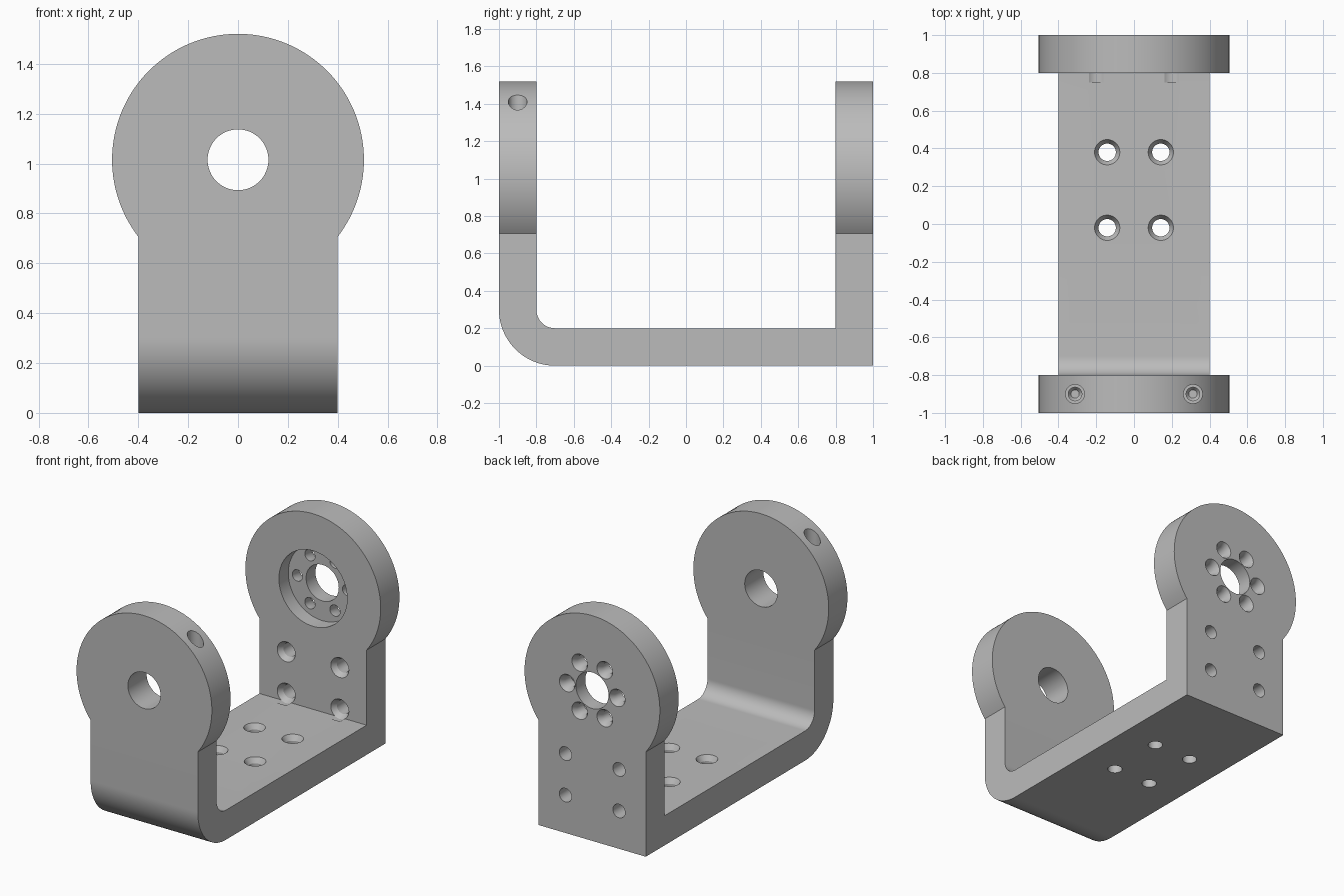
import bpy, bmesh
from math import sin, cos, pi, asin, radians
from mathutils import Matrix, Vector

cube = bpy.data.objects.get("Cube")
if cube:
    bpy.data.objects.remove(cube)

THICK = 0.2          # plate thickness
HALF_W = 0.4         # half width of the arms
DISC_Z, DISC_R = 1.015, 0.505
BORE_R = 0.122

metal = bpy.data.materials.new("grey metal")
metal.use_nodes = True
grey = (0.5, 0.5, 0.5, 1)
metal.diffuse_color = grey
metal.node_tree.nodes["Principled BSDF"].inputs["Base Color"].default_value = grey


def to_object(name, bm):
    bmesh.ops.recalc_face_normals(bm, faces=bm.faces)
    mesh = bpy.data.meshes.new(name)
    bm.to_mesh(mesh)
    bm.free()
    mesh.materials.append(metal)
    obj = bpy.data.objects.new(name, mesh)
    bpy.context.collection.objects.link(obj)
    return obj


def prism(name, points, direction):
    """Extrude a closed outline along a direction."""
    bm = bmesh.new()
    face = bm.faces.new([bm.verts.new(p) for p in points])
    out = bmesh.ops.extrude_face_region(bm, geom=[face])
    verts = [v for v in out["geom"] if isinstance(v, bmesh.types.BMVert)]
    bmesh.ops.translate(bm, verts=verts, vec=direction)
    return to_object(name, bm)


def arc(cx, cz, r, a0, a1, n):
    return [(cx + r * cos(a0 + (a1 - a0) * i / n),
             cz + r * sin(a0 + (a1 - a0) * i / n)) for i in range(n + 1)]


def add_lathe(bm, origin, axis, profile, n=40):
    """Closed turned solid: (radius, distance along axis) pairs."""
    turn = Vector((0, 0, 1)).rotation_difference(Vector(axis)).to_matrix().to_4x4()
    place = Matrix.Translation(origin) @ turn
    rings = [[bm.verts.new(place @ Vector((r * cos(2 * pi * i / n), r * sin(2 * pi * i / n), h)))
              for i in range(n)] for r, h in profile]
    for a, b in zip(rings, rings[1:]):
        for i in range(n):
            j = (i + 1) % n
            bm.faces.new((a[i], a[j], b[j], b[i]))
    bm.faces.new(rings[0])
    bm.faces.new(rings[-1])


def apply_boolean(obj, cutter, operation):
    cutter.hide_render = True
    mod = obj.modifiers.new(operation, "BOOLEAN")
    mod.operation, mod.solver, mod.object = operation, "EXACT", cutter
    bpy.context.view_layer.objects.active = obj
    bpy.ops.object.modifier_apply(modifier=mod.name)
    bpy.data.objects.remove(cutter)


# U-shaped side profile with a rounded front bend and a square back corner
side = [(1, 0), (1, 1.6), (1 - THICK, 1.6), (1 - THICK, THICK)]
side += arc(-0.7, 0.3, 0.1, -pi / 2, -pi, 16)
side += [(-1 + THICK, 1.6), (-1, 1.6)]
side += arc(-0.7, 0.3, 0.3, pi, 1.5 * pi, 32)
bracket = prism("bracket", [(-0.6, y, z) for y, z in side], (1.2, 0, 0))

# Keyhole front outline: straight arm with a round head
start = -asin((DISC_R ** 2 - HALF_W ** 2) ** 0.5 / DISC_R)
front = [(-HALF_W, -0.2), (HALF_W, -0.2)] + arc(0, DISC_Z, DISC_R, start, pi - start, 110)
outline = prism("outline", [(x, -1.2, z) for x, z in front], (0, 2.4, 0))
apply_boolean(bracket, outline, "INTERSECT")

# Front bore, back bore with bearing recess, and countersunk mounting holes
bm = bmesh.new()
add_lathe(bm, (0, -1.1, DISC_Z), (0, 1, 0), [(BORE_R, 0), (BORE_R, 0.4)], 64)
add_lathe(bm, (0, 0.7, DISC_Z), (0, 1, 0),
          [(0.255, 0), (0.255, 0.2), (BORE_R, 0.2), (BORE_R, 0.4)], 64)
countersunk = [(0.067, -0.05), (0.067, 0), (0.046, 0.035), (0.046, 0.3)]
for sx in (-1, 1):
    for y in (-0.02, 0.38):
        add_lathe(bm, (sx * 0.142, y, THICK), (0, 0, -1), countersunk)
    for z in (0.255, 0.535):
        add_lathe(bm, (sx * 0.2, 1 - THICK, z), (0, 1, 0), countersunk)
    # Stepped blind screw holes down into the front head
    add_lathe(bm, (sx * 0.312, -0.9, 1.6), (0, 0, -1),
              [(0.05, 0), (0.05, 0.34), (0.036, 0.34), (0.036, 0.55), (0.022, 0.57)])
apply_boolean(bracket, to_object("holes", bm), "DIFFERENCE")

# Ring of six countersunk holes around the back bore
bm = bmesh.new()
for k in range(6):
    a = radians(60 * k)
    add_lathe(bm, (0.187 * cos(a), 1, DISC_Z + 0.187 * sin(a)), (0, -1, 0),
              [(0.058, -0.05), (0.058, 0), (0.038, 0.035), (0.038, 0.15)])
apply_boolean(bracket, to_object("ring_holes", bm), "DIFFERENCE")

# Smooth curved walls, keep the edges crisp
bpy.ops.object.select_all(action="DESELECT")
bracket.select_set(True)
bpy.context.view_layer.objects.active = bracket
bpy.ops.object.shade_smooth_by_angle(angle=radians(30))
